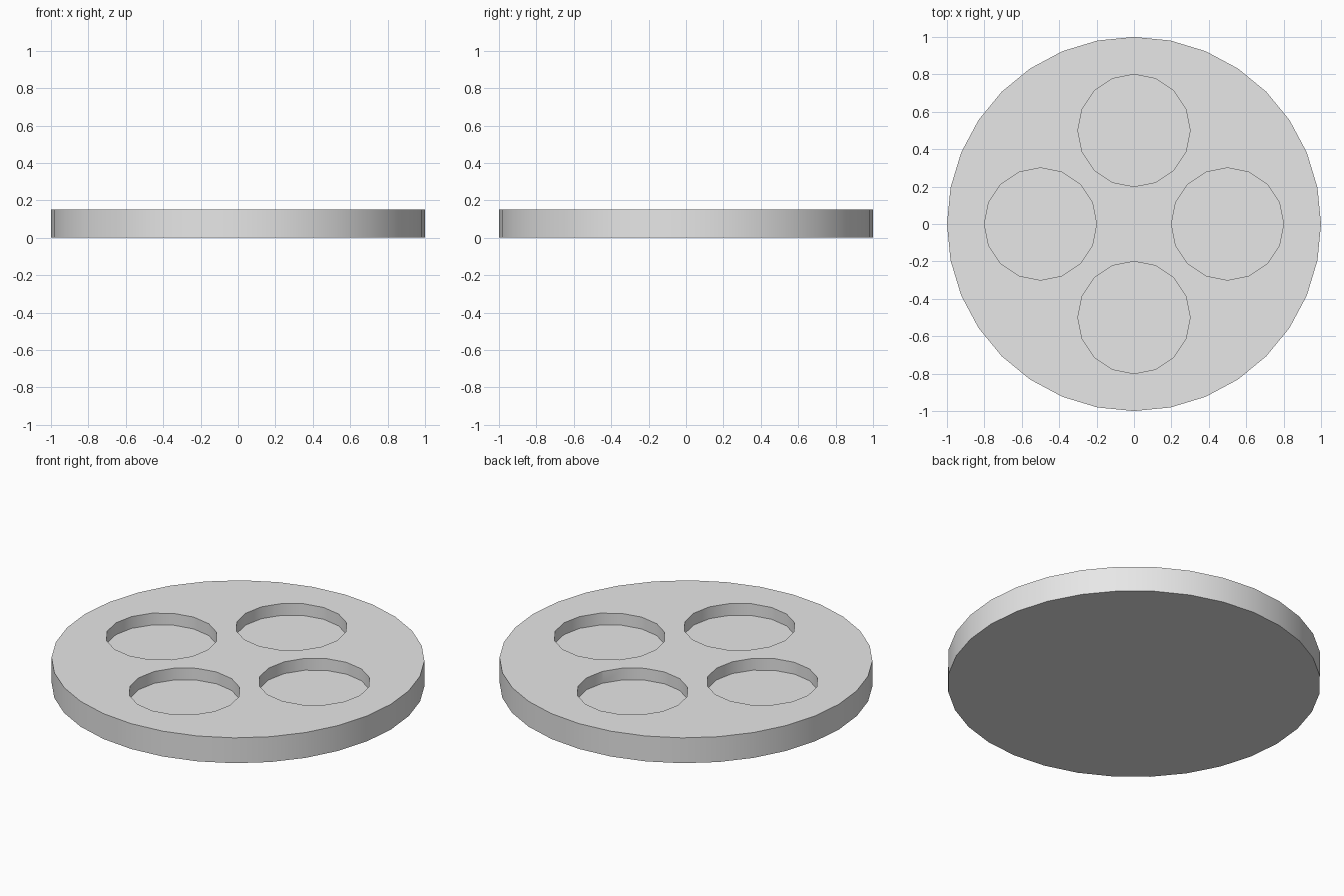
import bpy
from math import cos, sin, pi, radians

cube = bpy.data.objects.get("Cube")
if cube:
    bpy.data.objects.remove(cube, do_unlink=True)

HEIGHT = 0.15
POCKET_DEPTH = 0.07
POCKET_RADIUS = 0.3
POCKET_OFFSET = 0.5


def cylinder(name, sides, radius, bottom, top, x=0, y=0):
    bpy.ops.mesh.primitive_cylinder_add(
        vertices=sides, radius=radius, depth=top - bottom,
        location=(x, y, (top + bottom) / 2))
    obj = bpy.context.object
    obj.name = name
    return obj


grey = bpy.data.materials.new("light grey")
grey.use_nodes = True
colour = (0.8, 0.8, 0.8, 1)
grey.diffuse_color = colour
grey.node_tree.nodes["Principled BSDF"].inputs["Base Color"].default_value = colour

# Round tray body
tray = cylinder("round_tray", 32, 1, 0, HEIGHT)
tray.data.materials.append(grey)

# Four round pockets sunk into the top
for i in range(4):
    angle = i * pi / 2
    cutter = cylinder("pocket_cutter", 16, POCKET_RADIUS,
                      HEIGHT - POCKET_DEPTH, HEIGHT + 0.1,
                      POCKET_OFFSET * cos(angle), POCKET_OFFSET * sin(angle))
    cutter.hide_render = True
    cutter.data.materials.append(grey)
    cut = tray.modifiers.new("pocket", 'BOOLEAN')
    cut.operation = 'DIFFERENCE'
    cut.solver = 'EXACT'
    cut.object = cutter
    bpy.ops.object.select_all(action='DESELECT')
    tray.select_set(True)
    bpy.context.view_layer.objects.active = tray
    bpy.ops.object.modifier_apply(modifier=cut.name)
    bpy.data.objects.remove(cutter, do_unlink=True)

# Smooth round walls, crisp rims
bpy.ops.object.shade_smooth_by_angle(angle=radians(30))
